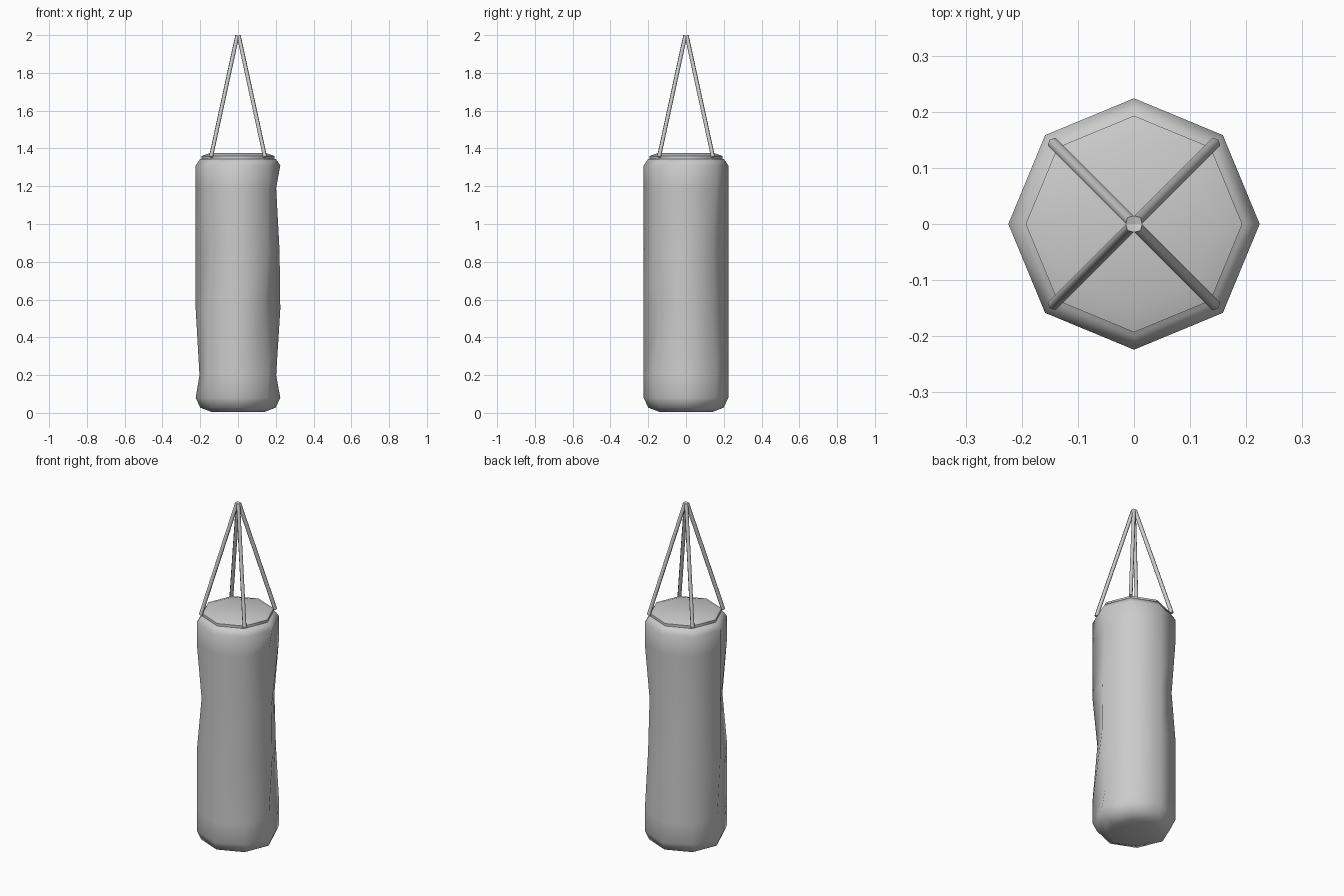
import bpy, bmesh, math
from mathutils import Vector

cube = bpy.data.objects.get("Cube")
if cube:
    bpy.data.objects.remove(cube, do_unlink=True)

SIDES = 8


def make_material(name, rgb):
    mat = bpy.data.materials.new(name)
    mat.use_nodes = True
    color = (*rgb, 1.0)
    mat.diffuse_color = color
    mat.node_tree.nodes["Principled BSDF"].inputs["Base Color"].default_value = color
    return mat


grey = make_material("light_grey", (0.6, 0.6, 0.6))


def finish(name, bm, angle):
    bmesh.ops.recalc_face_normals(bm, faces=bm.faces)
    mesh = bpy.data.meshes.new(name)
    bm.to_mesh(mesh)
    bm.free()
    mesh.materials.append(grey)
    obj = bpy.data.objects.new(name, mesh)
    bpy.context.collection.objects.link(obj)
    bpy.ops.object.select_all(action="DESELECT")
    obj.select_set(True)
    bpy.context.view_layer.objects.active = obj
    bpy.ops.object.shade_smooth_by_angle(angle=math.radians(angle))
    return obj


def lathe(name, profile, dents=None, angle=60):
    """Octagonal stack of rings; dents maps (ring, side) to an inward push."""
    dents = dents or {}
    bm = bmesh.new()
    rings = []
    for i, (r, z) in enumerate(profile):
        ring = []
        for k in range(SIDES):
            a = math.tau * k / SIDES
            rad = r - dents.get((i, k), 0)
            ring.append(bm.verts.new((rad * math.cos(a), rad * math.sin(a), z)))
        rings.append(ring)
    for low, high in zip(rings, rings[1:]):
        for k in range(SIDES):
            n = (k + 1) % SIDES
            bm.faces.new((low[k], low[n], high[n], high[k]))
    bm.faces.new(rings[0][::-1])
    bm.faces.new(rings[-1])
    return finish(name, bm, angle)


# Padded bag body, with worn dents pressed into single corners
body_profile = [(0.14, 0.005), (0.2, 0.028), (0.224, 0.08), (0.224, 0.2),
                (0.224, 0.55), (0.224, 0.86), (0.224, 1.19), (0.224, 1.31),
                (0.2, 1.345)]
dents = {(3, 0): 0.022, (3, 4): 0.02, (6, 0): 0.022, (5, 0): 0.004,
         (5, 1): 0.026, (4, 1): 0.018, (5, 5): 0.026,
         (5, 3): 0.022, (4, 7): 0.027}
lathe("bag_body", body_profile, dents)

# Domed lid sitting inside the rim
lathe("bag_lid", [(0.193, 1.335), (0.193, 1.36), (0.15, 1.375)])


# Four hanging straps meeting at one point
def strap(name, start, end, radius):
    bm = bmesh.new()
    axis = end - start
    bmesh.ops.create_cone(bm, cap_ends=True, segments=6, radius1=radius,
                          radius2=radius, depth=axis.length)
    bm.transform(axis.to_track_quat("Z", "Y").to_matrix().to_4x4())
    bmesh.ops.translate(bm, verts=bm.verts, vec=(start + end) / 2)
    finish(name, bm, 61)


for side, sx in (("left", 1), ("right", -1)):
    for end, sy in (("front", -1), ("back", 1)):
        strap(f"strap_{end}_{side}", Vector((0.143 * sx, 0.143 * sy, 1.355)),
              Vector((0.004 * sx, 0.004 * sy, 1.997)), 0.011)
